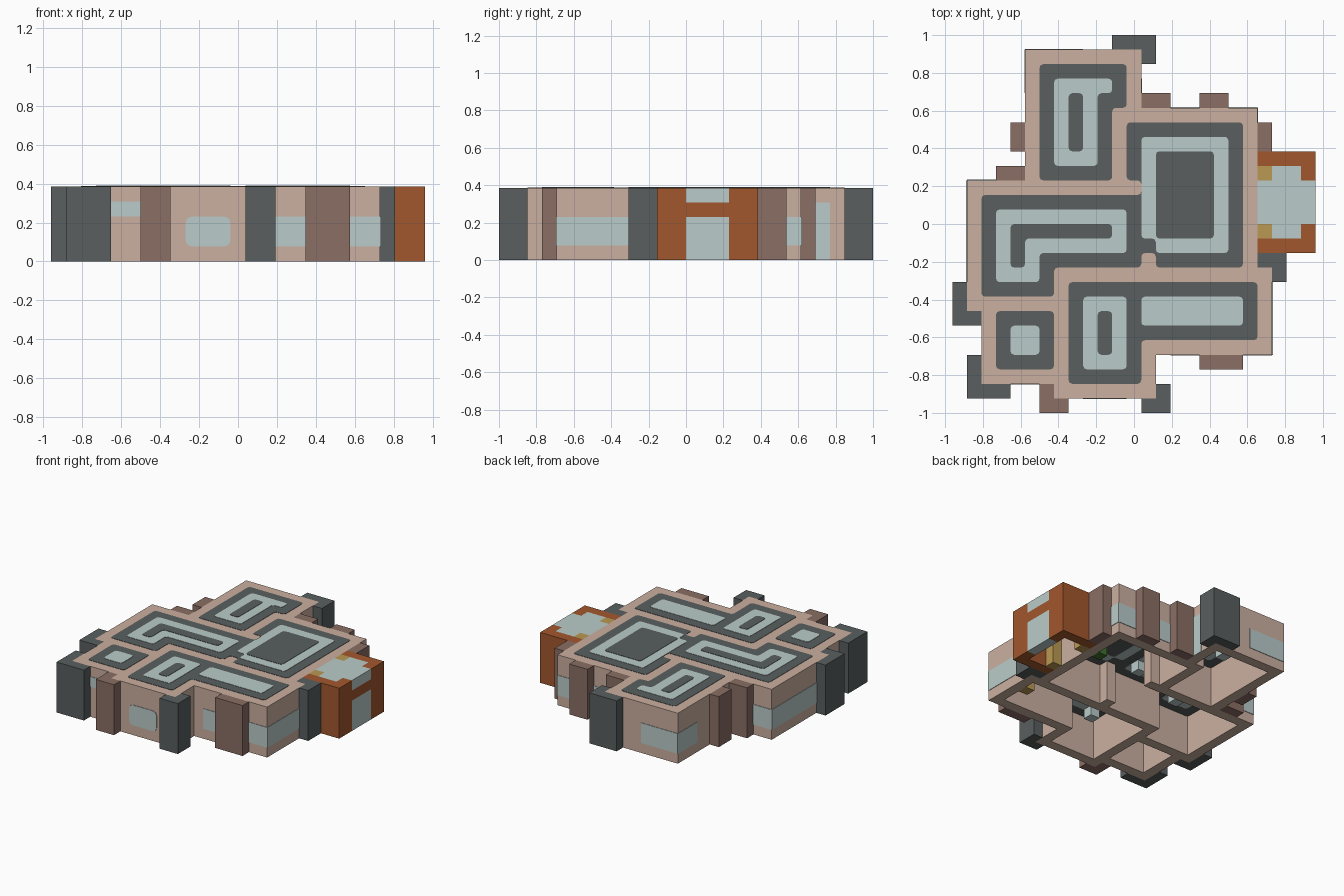
import bpy, bmesh

if "Cube" in bpy.data.objects:
    bpy.data.objects.remove(bpy.data.objects["Cube"], do_unlink=True)

U = 1 / 13      # one grid cell
TOP = 5         # roof height in cells


def material(name, r, g, b):
    m = bpy.data.materials.new(name)
    m.use_nodes = True
    m.diffuse_color = (r, g, b, 1)
    bsdf = next(n for n in m.node_tree.nodes if n.type == 'BSDF_PRINCIPLED')
    bsdf.inputs["Base Color"].default_value = (r, g, b, 1)
    return m


TAN = material("tan wall", .6, .43, .35)
DARK = material("dark grey", .1, .113, .113)
BLUE = material("pale blue", .49, .6, .585)
BROWN = material("brown", .255, .156, .128)
ORANGE = material("rust orange", .36, .096, .026)
YELLOW = material("ochre", .49, .32, .085)
GREEN = material("green", .05, .16, .025)
PURPLE = material("purple", .035, .005, .1)


def cells(*rects):
    """Set of grid cells covered by rectangles (x0, y0, x1, y1)."""
    return {(x, y) for a, b, c, d in rects for x in range(a, c) for y in range(b, d)}


def finish(bm, name, mat):
    mesh = bpy.data.meshes.new(name)
    bm.to_mesh(mesh)
    bm.free()
    mesh.materials.append(mat)
    ob = bpy.data.objects.new(name, mesh)
    bpy.context.collection.objects.link(ob)
    return ob


def cell_mesh(area, z):
    """Flat mesh of square cells at height z."""
    bm = bmesh.new()
    for x, y in sorted(area):
        ring = [(x, y), (x + 1, y), (x + 1, y + 1), (x, y + 1)]
        bm.faces.new([bm.verts.new(((i - 12.5) * U, (j - 13) * U, z * U)) for i, j in ring])
    bmesh.ops.remove_doubles(bm, verts=bm.verts, dist=U / 10)
    return bm


def rounded(bm, radius):
    """Merge cells into one outline and round its corners."""
    bmesh.ops.dissolve_limit(bm, angle_limit=.01, verts=bm.verts, edges=bm.edges)
    out = bmesh.new()
    for f in bm.faces:
        loop = [v.co.copy() for v in f.verts]
        ring = []
        for i, p in enumerate(loop):
            a = (loop[i - 1] - p).normalized() * radius
            b = (loop[(i + 1) % len(loop)] - p).normalized() * radius
            ring += [p + a, p + (a + b) * .29, p + b]
        out.faces.new([out.verts.new(p) for p in ring])
    bm.free()
    return out


def slab(name, area, z0, z1, mat, corner=0):
    """Solid over a set of cells, with optional rounded corners."""
    bm = cell_mesh(area, z0)
    if corner:
        bm = rounded(bm, corner * U)
    mod = finish(bm, name, mat).modifiers.new("height", 'SOLIDIFY')
    mod.thickness = (z1 - z0) * U
    mod.offset = 1


def box(name, lo, hi, mat, corner=0, axis=0):
    """Box between two grid points, rounded along one axis if asked."""
    bm = bmesh.new()
    bmesh.ops.create_cube(bm, size=1)
    for v in bm.verts:
        p = [lo[i] + (v.co[i] + .5) * (hi[i] - lo[i]) for i in range(3)]
        v.co = ((p[0] - 12.5) * U, (p[1] - 13) * U, p[2] * U)
    if corner:
        along = [e for e in bm.edges
                 if abs((e.verts[0].co - e.verts[1].co).normalized()[axis]) > .9]
        bmesh.ops.bevel(bm, geom=along, offset=corner * U, segments=2,
                        profile=.5, affect='EDGES')
    finish(bm, name, mat)


def window(name, side, wall, a, b, z0=1, z1=3, corner=0):
    """Thin pane on an outer wall; side is front, back, east or west."""
    out = .05 if side in ("back", "east") else -.05
    w0, w1 = sorted((wall, wall + out))
    if side in ("front", "back"):
        box(name, (a, w0, z0), (b, w1, z1), BLUE, corner, 1)
    else:
        box(name, (w0, a, z0), (w1, b, z1), BLUE, corner, 0)


# Footprint, rooms and roof pattern
outline = cells((5, 16, 13, 25), (13, 10, 21, 21), (1, 7, 13, 16),
                (2, 2, 7, 7), (7, 1, 14, 10), (14, 4, 22, 10))
rooms = {
    "back_room": cells((6, 16, 11, 21), (6, 21, 12, 24)),
    "main_hall": cells((12, 16, 20, 20), (13, 11, 20, 16), (14, 10, 20, 11),
                       (2, 10, 13, 15), (2, 8, 7, 10)),
    "small_room": cells((3, 3, 7, 7)),
    "front_room": cells((8, 2, 13, 9), (13, 5, 21, 9)),
}
bands = {
    "back_band": cells((7, 17, 10, 22), (7, 22, 11, 23)),
    "hall_band": cells((13, 12, 19, 19), (14, 11, 19, 12)),
    "corridor_band": cells((3, 11, 12, 14), (3, 9, 6, 11)),
    "small_band": cells((4, 4, 6, 6)),
    "front_band": cells((9, 3, 12, 8)),
    "side_band": cells((13, 6, 20, 8)),
}
centres = {
    "back_centre": cells((8, 18, 9, 22)),
    "hall_centre": cells((14, 12, 18, 18)),
    "corridor_centre": cells((4, 12, 11, 13), (4, 10, 5, 12)),
    "front_centre": cells((10, 4, 11, 7)),
}

# Walls and roof
inside = set().union(*rooms.values())
slab("walls", outline - inside, 0, TOP - 1, TAN)
slab("roof", outline, TOP - 1, TOP, TAN)

# Roof inlays, repeated on the ceiling
for level, (group, mat) in enumerate(((rooms, DARK), (bands, BLUE), (centres, DARK)), 1):
    t = .03 * level
    for name, area in group.items():
        slab(name + "_roof", area, TOP, TOP + t, mat, .25)
        slab(name + "_ceiling", area, TOP - 1 - t, TOP - 1, mat, .25)

# Ceiling blocks along the pale bands
ring = set().union(*bands.values()) - set().union(*centres.values())
slab("ceiling_blocks", {(x, y) for x, y in ring if (x + 2 * y) % 5 == 0}, 3, 3.95, BLUE)

# Buttresses around the outside
for i, r in enumerate([(11, 24, 14, 26), (0, 6, 2, 9), (1, 1, 4, 4),
                       (13, 0, 15, 2), (21, 9, 23, 11)]):
    slab(f"dark_buttress_{i}", cells(r) - outline, 0, TOP, DARK)
for i, r in enumerate([(4, 18, 5, 20), (3, 16, 5, 17), (13, 21, 15, 22), (17, 21, 19, 22),
                       (21, 18, 22, 20), (6, 0, 8, 2), (17, 3, 20, 4)]):
    slab(f"brown_buttress_{i}", cells(r) - outline, 0, TOP, BROWN)

# Entrance porch
doorway = cells((24, 13, 25, 16))
porch_in = cells((21, 12, 24, 17)) | doorway
posts = cells((21, 16, 22, 17), (21, 12, 22, 13))
slab("porch_walls", cells((21, 11, 25, 18)) - porch_in, 0, TOP, ORANGE)
slab("porch_roof", porch_in - posts, TOP - 1, TOP, BLUE)
slab("porch_posts", posts, 0, TOP, YELLOW)
slab("porch_lintel", doorway, 3, 4, ORANGE)
slab("porch_door", doorway, 0, 3, BLUE)

# Windows
window("small_room_window", "front", 2, 4, 6, 3, 4)
window("front_window", "front", 1, 9, 12, corner=.4)
window("side_room_front_window", "front", 4, 15, 22)
window("side_room_east_window", "east", 22, 4, 9)
window("hall_east_window", "east", 21, 20, 21)
window("hall_back_window", "back", 21, 19, 21)
window("hall_middle_window", "back", 21, 15, 17)
window("back_room_door", "east", 13, 22, 23, 0, 4)
window("back_room_back_window", "back", 25, 5, 9)
window("back_room_west_window", "west", 5, 22, 25)
window("corridor_back_window", "back", 16, 1, 3)
window("corridor_west_window", "west", 1, 9, 16)

# Interior fittings
box("green_cabinet", (19, 16, 0), (20, 17, 3), GREEN)
box("purple_mat", (6, 21, 3.8), (8, 23, 3.9), PURPLE)
box("ochre_cabinet", (20, 7, 0), (21, 8, 3), YELLOW)
